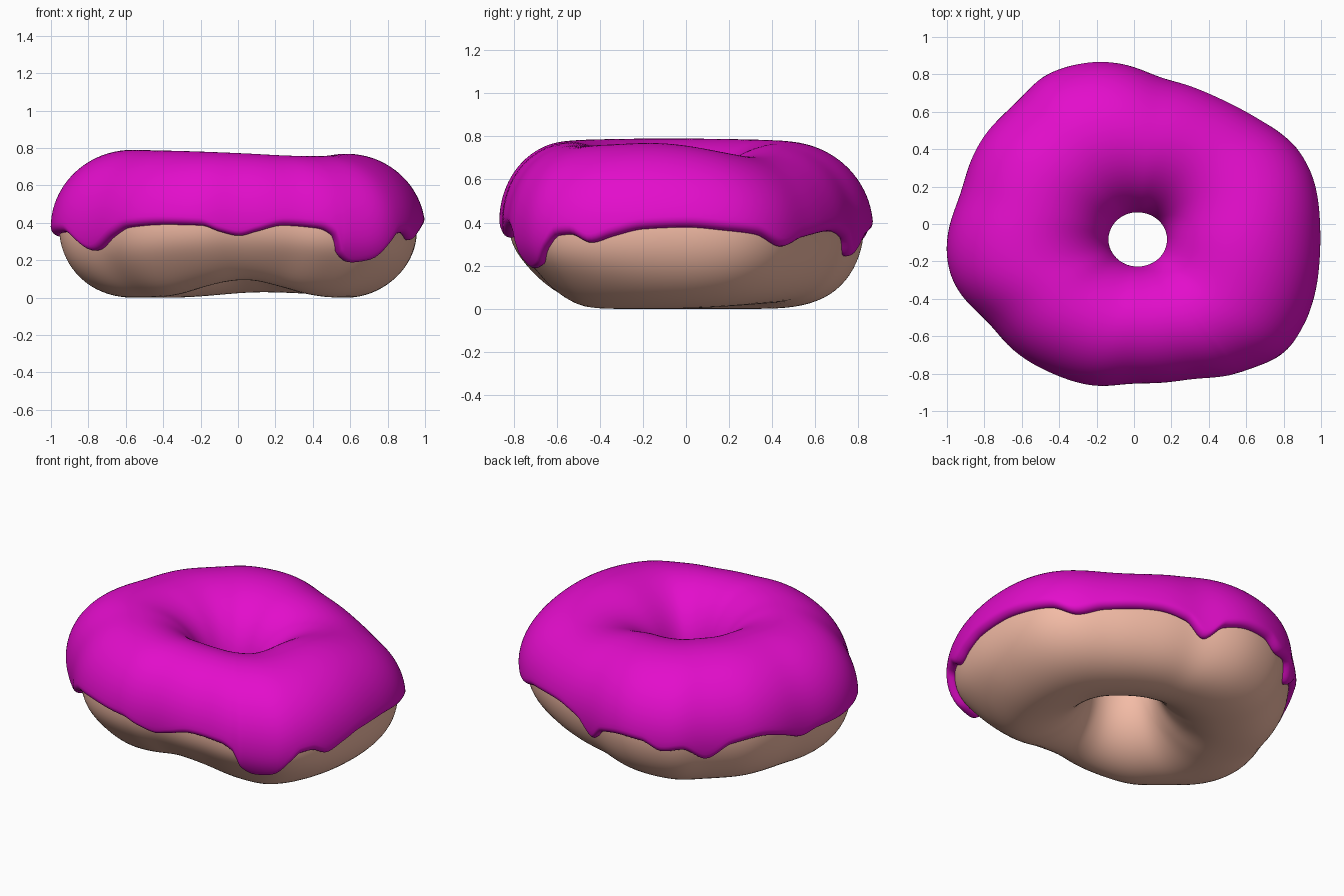
import bpy, bmesh
from math import sin, cos, pi, atan2, asin, degrees, radians, hypot, sqrt, exp

if "Cube" in bpy.data.objects:
    bpy.data.objects.remove(bpy.data.objects["Cube"])

CX, CY = 0.02, -0.08      # centre of the hole
T = 0.045                 # icing thickness
N = 288                   # steps around the ring


def periodic(pairs, blur=0):
    """Monotone interpolation of (degrees, value) pairs around 360, one value per step, then blurred."""
    p = sorted((a % 360, v) for a, v in pairs)
    p = [(a - 360, v) for a, v in p[-3:]] + p + [(a + 360, v) for a, v in p[:3]]
    d = [(q[1] - o[1]) / (q[0] - o[0]) for o, q in zip(p, p[1:])]
    m = [0] + [2 * s * t / (s + t) if s * t > 0 else 0 for s, t in zip(d, d[1:])] + [0]

    def f(a):
        k = max(i for i in range(len(p) - 1) if p[i][0] <= a)
        h = p[k + 1][0] - p[k][0]
        t = (a - p[k][0]) / h
        return ((2*t**3 - 3*t*t + 1) * p[k][1] + (t**3 - 2*t*t + t) * h * m[k]
                + (3*t*t - 2*t**3) * p[k + 1][1] + (t**3 - t*t) * h * m[k + 1])
    vals = [f(360 * i / N) for i in range(N)]
    if not blur:
        return vals
    w = [exp(-.5 * (k * 360 / N / blur) ** 2) for k in range(-30, 31)]
    return [sum(w[k + 30] * vals[(i + k) % N] for k in range(-30, 31)) / sum(w) for i in range(N)]


# Outline seen from above, heights of the top and bottom, underside slant, and the icing's lower edge
outline = [(1, -.08), (.993, .1), (.955, .27), (.86, .42), (.65, .57), (.4, .7),
           (.17, .77), (0, .84), (-.2, .87), (-.36, .84), (-.51, .78), (-.58, .69),
           (-.7, .58), (-.8, .48), (-.88, .32), (-.92, .17), (-.98, .02), (-1.004, -.16),
           (-.975, -.3), (-.9, -.41), (-.77, -.53), (-.63, -.69), (-.45, -.795),
           (-.2, -.867), (0, -.85), (.3, -.828), (.5, -.813), (.65, -.76),
           (.815, -.685), (.91, -.54), (.97, -.36)]
outer = periodic([(degrees(atan2(y - CY, x - CX)), hypot(x - CX, y - CY)) for x, y in outline], 4)
top = periodic([(-5, .772), (45, .70), (90, .768), (135, .785), (180, .79), (-135, .785),
                (-90, .772), (-45, .755)], 9)
bottom = periodic([(0, 0), (45, .02), (80, .03), (125, .0), (180, 0), (-140, .005),
                   (-112, .065), (-88, .1), (-64, .06), (-36, 0)], 8)
slant = periodic([(0, .01), (90, -.02), (150, -.03), (-170, .0), (-130, .08), (-90, .05), (-50, .09)], 9)
edge = periodic([(-153, .245), (-142, .33), (-135, .375), (-120, .39), (-106, .385), (-99, .35),
                 (-91, .325), (-84, .35), (-73, .385), (-60, .37), (-55, .33), (-52, .21),
                 (-47, .16), (-41, .18), (-36, .28), (-32, .34), (-28, .345), (-22, .305),
                 (-16, .335), (-7, .37), (5, .378), (16, .363), (25, .345), (34, .29), (44, .33),
                 (64, .36), (76, .33), (84, .25), (91, .33), (101, .36), (108, .355), (115, .31),
                 (122, .325), (130, .26), (139, .34), (149, .365), (158, .335), (166, .295),
                 (172, .32), (180, .33), (-165, .35)])


def section(i):
    """Ellipse of the dough at one step: centre radius, centre height, half sizes, slant."""
    r, t, b = outer[i] - T, top[i] - T, bottom[i]
    hole = .195 - .008 * sin(2 * pi * i / N) ** 2 - .006 * max(0, sin(2 * pi * i / N))
    return (r + hole) / 2, (t + b) / 2, (r - hole) / 2, (t - b) / 2, slant[i]


def point(i, sec, phi, off):
    rc, zc, a, b, tilt = sec
    nr, nz = cos(phi) / a, sin(phi) / b
    n = hypot(nr, nz)
    r = rc + a * cos(phi) + off * nr / n
    th = 2 * pi * i / N
    z = zc + b * sin(phi) + off * nz / n
    # the outer half of the underside lifts where it slants
    if cos(phi) > 0 > sin(phi):
        z += tilt * 2 * (cos(phi) * sin(phi)) ** 2
    return CX + r * cos(th), CY + r * sin(th), z


def build(name, rows, closed, color):
    bm = bmesh.new()
    v = [[bm.verts.new(c) for c in row] for row in rows]
    m = len(rows[0])
    for i in range(N):
        p, q = v[i], v[(i + 1) % N]
        for j in range(m if closed else m - 1):
            k = (j + 1) % m
            bm.faces.new((p[j], q[j], q[k], p[k])).smooth = True
    me = bpy.data.meshes.new(name)
    bm.to_mesh(me)
    bm.free()
    mat = bpy.data.materials.new(name)
    mat.diffuse_color = color
    mat.use_nodes = True
    mat.node_tree.nodes["Principled BSDF"].inputs["Base Color"].default_value = mat.diffuse_color
    me.materials.append(mat)
    bpy.context.collection.objects.link(bpy.data.objects.new(name, me))


dough, icing = [], []
for i in range(N):
    sec = section(i)
    dough.append([point(i, sec, 2 * pi * j / 72, 0) for j in range(72)])
    # Icing: from the dripping edge over the top into the hole, with rounded rims
    lo = asin(max(-.95, min(.95, (edge[i] - sec[1]) / sec[3])))
    hi = radians(176)
    rim = .12
    row = [point(i, sec, lo + .02, -.006)]
    steps = [rim * (1 - cos(pi / 2 * k / 6)) for k in range(7)]
    phis = [lo + s for s in steps]
    phis += [lo + rim + (hi - lo - 2 * rim) * k / 48 for k in range(1, 48)]
    phis += [hi - s for s in reversed(steps)]
    for ph in phis:
        u = max(0, 1 - min(ph - lo, hi - ph) / rim)
        row.append(point(i, sec, ph, T * sqrt(max(0, 1 - u * u))))
    row.append(point(i, sec, hi - .02, -.006))
    icing.append(row)

build("dough", dough, True, (.9, .5, .38, 1))
build("icing", icing, False, (.77, .004, .6, 1))
